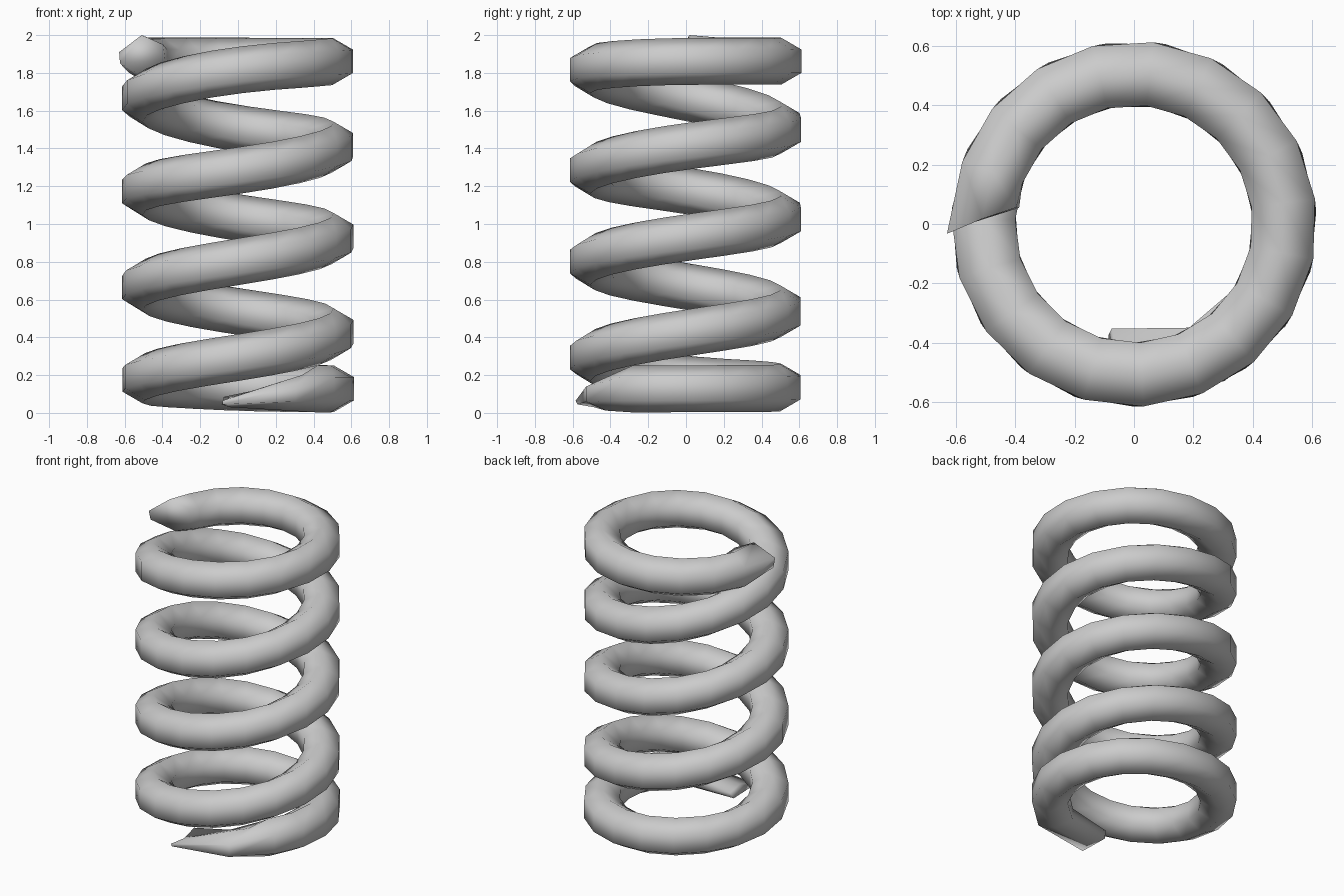
import bpy, bmesh
from math import sin, cos, radians, pi

if "Cube" in bpy.data.objects:
    bpy.data.objects.remove(bpy.data.objects["Cube"])

COIL_R, WIRE_R, SIDES, STEP = 0.507, 0.124, 6, 19

# Height of the wire centre by winding angle: flat ends, steady pitch between
KEYS = [(-90, 0.125), (80, 0.13), (180, 0.172), (270, 0.292), (360, 0.425),
        (450, 0.535), (540, 0.67), (630, 0.80), (720, 0.93), (810, 1.03),
        (900, 1.18), (990, 1.28), (1080, 1.415), (1170, 1.50), (1260, 1.67),
        (1350, 1.822), (1420, 1.861), (1620, 1.863)]


def height(a):
    for (a0, z0), (a1, z1) in zip(KEYS, KEYS[1:]):
        if a <= a1:
            return z0 + (z1 - z0) * (a - a0) / (a1 - a0)
    return KEYS[-1][1]


def smooth_height(a):
    return sum(height(a + d) for d in (-20, 0, 20)) / 3 if -70 < a < 1600 else height(a)


def point(a, r, z):
    return (r * cos(radians(a)), r * sin(radians(a)), z)


bm = bmesh.new()
rings = []


def add_ring(points):
    rings.append([bm.verts.new(p) for p in points])


def section(a):
    """Hexagonal wire section with points at top and bottom."""
    pts = []
    for i in range(SIDES):
        t = pi / 6 + i * pi / 3
        pts.append(point(a, COIL_R + WIRE_R * cos(t), smooth_height(a) + WIRE_R * sin(t)))
    return pts


# Bottom end: wire ground to a slanting wedge (angle, radius, height per corner)
add_ring([point(*p) for p in [(-98, 0.59, 0.065), (-95, 0.50, 0.08), (-102, 0.36, 0.085),
                              (-103, 0.385, 0.045), (-95, 0.49, 0.03), (-98, 0.58, 0.045)]])
add_ring([point(*p) for p in [(-60, 0.61, 0.14), (-48, 0.505, 0.20), (-62, 0.395, 0.14),
                              (-62, 0.395, 0.06), (-58, 0.50, 0.012), (-60, 0.61, 0.06)]])

# Coiled wire
for a in range(-34, 1610, STEP):
    add_ring(section(a))

# Top end: slanted cut drawn out to a point on the outer side
add_ring([point(*p) for p in [(1623, 0.63, 1.91), (1618, 0.51, 2.0), (1612, 0.40, 1.95),
                              (1612, 0.39, 1.87), (1614, 0.50, 1.78), (1622, 0.625, 1.85)]])

for r0, r1 in zip(rings, rings[1:]):
    for i in range(SIDES):
        j = (i + 1) % SIDES
        bm.faces.new((r0[i], r0[j], r1[j], r1[i]))
bm.faces.new(rings[0])
bm.faces.new(rings[-1])
bmesh.ops.recalc_face_normals(bm, faces=bm.faces)

mesh = bpy.data.meshes.new("coil_spring")
bm.to_mesh(mesh)
bm.free()
spring = bpy.data.objects.new("coil_spring", mesh)
bpy.context.collection.objects.link(spring)
bpy.context.view_layer.objects.active = spring
spring.select_set(True)
bpy.ops.object.shade_smooth_by_angle(angle=radians(100))
